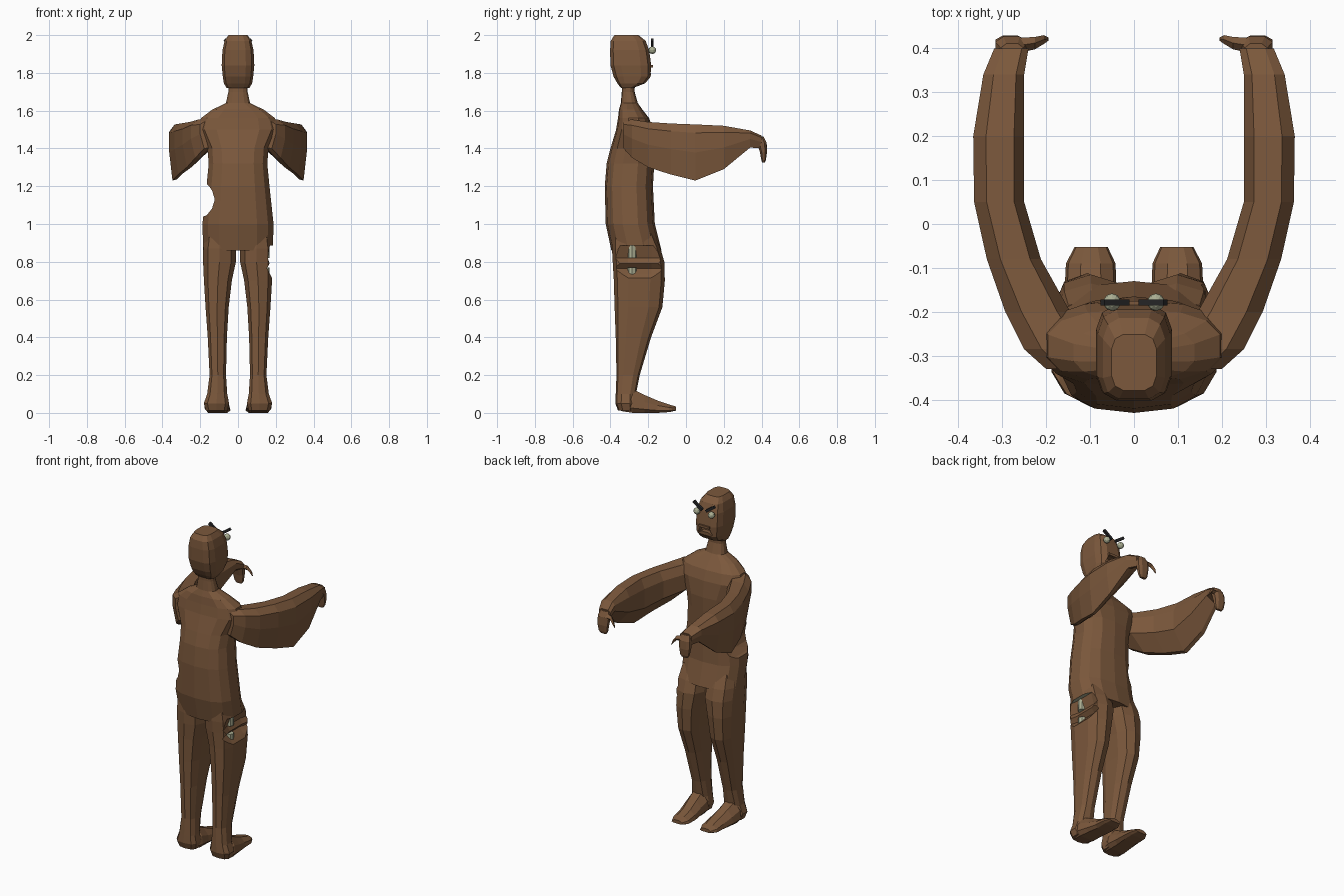
import bpy, bmesh, math
from mathutils import Matrix, Vector

if "Cube" in bpy.data.objects:
    bpy.data.objects.remove(bpy.data.objects["Cube"])


def material(name, rgb):
    m = bpy.data.materials.new(name)
    m.diffuse_color = (*rgb, 1)
    m.use_nodes = True
    m.node_tree.nodes["Principled BSDF"].inputs["Base Color"].default_value = m.diffuse_color
    return m


SKIN = material("brown skin", (0.20, 0.098, 0.045))
BONE = material("pale bone", (0.42, 0.44, 0.30))
DARK = material("dark brow", (0.02, 0.02, 0.022))


def to_object(name, bm, mats):
    bmesh.ops.recalc_face_normals(bm, faces=bm.faces)
    me = bpy.data.meshes.new(name)
    bm.to_mesh(me)
    bm.free()
    for m in mats:
        me.materials.append(m)
    ob = bpy.data.objects.new(name, me)
    bpy.context.collection.objects.link(ob)
    return ob


def loft(name, rings, mirror=1, mats=(SKIN, BONE)):
    """Skin a closed tube through rings of points, optionally mirrored in x."""
    bm = bmesh.new()
    loops = [[bm.verts.new((p[0] * mirror, p[1], p[2])) for p in r] for r in rings]
    n = len(loops[0])
    for a, b in zip(loops, loops[1:]):
        for i in range(n):
            j = (i + 1) % n
            bm.faces.new((a[i], a[j], b[j], b[i]))
    bm.faces.new(loops[0])
    bm.faces.new(loops[-1])
    return to_object(name, bm, mats)


def ring(z, x0, x1, y0, y1, n=12, power=2.6):
    """Horizontal rounded-box section."""
    pts = []
    for i in range(n):
        a = 2 * math.pi * (i + 0.5) / n
        c, s = math.cos(a), math.sin(a)
        pts.append(((x0 + x1) / 2 + (x1 - x0) / 2 * math.copysign(abs(c) ** (2 / power), c),
                    (y0 + y1) / 2 + (y1 - y0) / 2 * math.copysign(abs(s) ** (2 / power), s), z))
    return pts


def boolean(target, tool, operation):
    m = target.modifiers.new("join", 'BOOLEAN')
    m.operation, m.solver, m.object = operation, 'EXACT', tool
    bpy.context.view_layer.objects.active = target
    bpy.ops.object.modifier_apply(modifier=m.name)
    bpy.data.objects.remove(tool)


# torso and neck: z, half width, back y, front y
TORSO = [(0.86, .188, -.395, -.13), (1.0, .192, -.425, -.165), (1.2, .17, -.43, -.175),
         (1.32, .158, -.42, -.168), (1.4, .165, -.40, -.165), (1.5, .215, -.37, -.175),
         (1.56, .20, -.36, -.195), (1.605, .14, -.355, -.23), (1.64, .065, -.345, -.255),
         (1.7, .052, -.34, -.272), (1.76, .052, -.34, -.27)]
body = loft("body", [ring(z, -h, h, a, b, 14) for z, h, a, b in TORSO])

# head
HEAD = [(1.72, .062, -.345, -.28), (1.745, .076, -.365, -.215), (1.78, .082, -.385, -.185),
        (1.84, .088, -.402, -.182), (1.92, .084, -.404, -.193), (1.97, .072, -.40, -.212),
        (2.0, .052, -.38, -.25)]
boolean(body, loft("head", [ring(z, -h, h, a, b, 12, 3.6) for z, h, a, b in HEAD]), 'UNION')

# legs: z, inner x, outer x, back y, front y
LEG = [(0.95, .012, .175, -.39, -.17), (0.87, .008, .187, -.392, -.135),
       (0.8, .008, .188, -.388, -.115), (0.70, .03, .183, -.382, -.112),
       (0.56, .047, .174, -.378, -.125), (0.4, .057, .162, -.372, -.185),
       (0.2, .062, .152, -.368, -.245), (0.1, .055, .165, -.372, -.265),
       (0.05, .045, .184, -.374, -.265), (0.012, .055, .172, -.36, -.27)]
# feet: y, inner x, outer x, bottom z, top z
FOOT = [(-.345, .06, .165, .01, .09), (-.28, .045, .178, 0, .125), (-.22, .045, .17, 0, .095),
        (-.15, .04, .158, 0, .065), (-.09, .042, .155, .004, .045), (-.052, .06, .135, .012, .033)]
# arms with drooping undersides: y, inner x, outer x, top z, bottom z
ARM = [(-.33, .06, .20, 1.55, 1.40), (-.285, .09, .25, 1.553, 1.35), (-.2, .145, .293, 1.54, 1.30),
       (-.08, .212, .335, 1.532, 1.262), (.05, .25, .364, 1.527, 1.23), (.2, .25, .366, 1.52, 1.29),
       (.34, .25, .343, 1.495, 1.405), (.40, .24, .318, 1.468, 1.40)]
# hands hanging from the wrist: z, inner x, outer x, back y, front y
HAND = [(1.462, .25, .305, .37, .412), (1.43, .24, .318, .375, .428), (1.38, .245, .318, .39, .43),
        (1.34, .25, .31, .398, .424), (1.325, .258, .30, .402, .418)]


def foot_ring(y, x0, x1, z0, z1):
    w, h = x1 - x0, z1 - z0
    return [(x0, y, z0 + .2 * h), (x0 + .15 * w, y, z0), (x1 - .15 * w, y, z0), (x1, y, z0 + .2 * h),
            (x1 - .05 * w, y, z0 + .6 * h), (x1 - .3 * w, y, z1), (x0 + .3 * w, y, z1),
            (x0 + .05 * w, y, z0 + .6 * h)]


def arm_ring(y, x0, x1, z0, z1):
    w, h = x1 - x0, z0 - z1
    return [(x0 + .2 * w, y, z0), (x1 - .25 * w, y, z0), (x1, y, z0 - .15 * h), (x1, y, z0 - .5 * h),
            (x1 - .15 * w, y, z1), (x1 - .35 * w, y, z1 + .02 * h), (x0, y, z0 - .6 * h),
            (x0, y, z0 - .2 * h)]


for side in (-1, 1):
    thumb = [[(x, y + r * math.cos(t), z + r * math.sin(t)) for t in (0, 1.57, 3.14, 4.71)]
             for x, y, z, r in ((.27, .405, 1.435, .018), (.225, .412, 1.43, .014),
                                (.205, .42, 1.405, .01), (.195, .421, 1.385, .004))]
    parts = [loft("leg", [ring(*r, 10, 2.8) for r in LEG], side),
             loft("foot", [foot_ring(*r) for r in FOOT], side),
             loft("arm", [arm_ring(*r) for r in ARM], side),
             loft("hand", [ring(*r, 8) for r in HAND], side),
             loft("thumb", thumb, side)]
    for p in parts:
        boolean(body, p, 'UNION')

# bite through the thigh, its flat upper cut showing bone
BITE = [(0.70, .03), (0.735, .06), (0.765, .088), (0.79, .065), (0.82, .082), (0.885, .062)]
bite = loft("thigh_bite", [ring(z, .222 - h, .222 + h, -.42, -.07, 12) for z, h in BITE])
for f in bite.data.polygons:
    f.material_index = 1 if f.normal.z > 0.9 else 0
boolean(body, bite, 'DIFFERENCE')

# bite through the flank
bm = bmesh.new()
bmesh.ops.create_icosphere(bm, subdivisions=2, radius=1)
bmesh.ops.transform(bm, matrix=Matrix.Translation((-.207, -.29, 1.13))
                    @ Matrix.Diagonal((.088, .40, .10, 1)), verts=bm.verts)
boolean(body, to_object("flank_bite", bm, (SKIN, BONE)), 'DIFFERENCE')

# open frowning mouth cut into the face
mouth = [[(x, y, z) for x, z in ((-.05, 1.785), (-.032, 1.825), (.032, 1.825), (.05, 1.785),
                                 (.025, 1.80), (-.025, 1.80))] for y in (-.215, -.15)]
boolean(body, loft("mouth", mouth), 'DIFFERENCE')


def cylinder(name, a, b, r, mat, sides=8):
    a, b = Vector(a), Vector(b)
    bm = bmesh.new()
    bmesh.ops.create_cone(bm, cap_ends=True, segments=sides, radius1=r, radius2=r,
                          depth=(b - a).length)
    rot = (b - a).to_track_quat('Z', 'Y').to_matrix().to_4x4()
    bmesh.ops.transform(bm, matrix=Matrix.Translation((a + b) / 2) @ rot, verts=bm.verts)
    return to_object(name, bm, (mat,))


# broken thigh bone and an exposed rib
cylinder("thigh_bone_lower", (.142, -.285, .68), (.142, -.285, .77), .024, BONE)
cylinder("thigh_bone_upper", (.142, -.285, .82), (.142, -.285, .91), .024, BONE)
cylinder("rib", (-.13, -.23, 1.24), (-.125, -.22, 1.19), .01, BONE, 6)

# eyes and slanted brows
for side, label in ((-1, "left"), (1, "right")):
    bm = bmesh.new()
    bmesh.ops.create_uvsphere(bm, u_segments=10, v_segments=6, radius=.02)
    bmesh.ops.translate(bm, vec=(side * .05, -.178, 1.92), verts=bm.verts)
    to_object(label + "_eye", bm, (BONE,))
    bm = bmesh.new()
    bmesh.ops.create_cube(bm, size=1)
    bmesh.ops.transform(bm, matrix=Matrix.Translation((side * .043, -.179, 1.956))
                        @ Matrix.Rotation(-side * .62, 4, 'Y')
                        @ Matrix.Diagonal((.07, .014, .016, 1)), verts=bm.verts)
    to_object(label + "_brow", bm, (DARK,))

# upper lip
bm = bmesh.new()
bmesh.ops.create_cube(bm, size=1)
bmesh.ops.transform(bm, matrix=Matrix.Translation((0, -.183, 1.835))
                    @ Matrix.Diagonal((.07, .016, .014, 1)), verts=bm.verts)
to_object("upper_lip", bm, (SKIN,))
